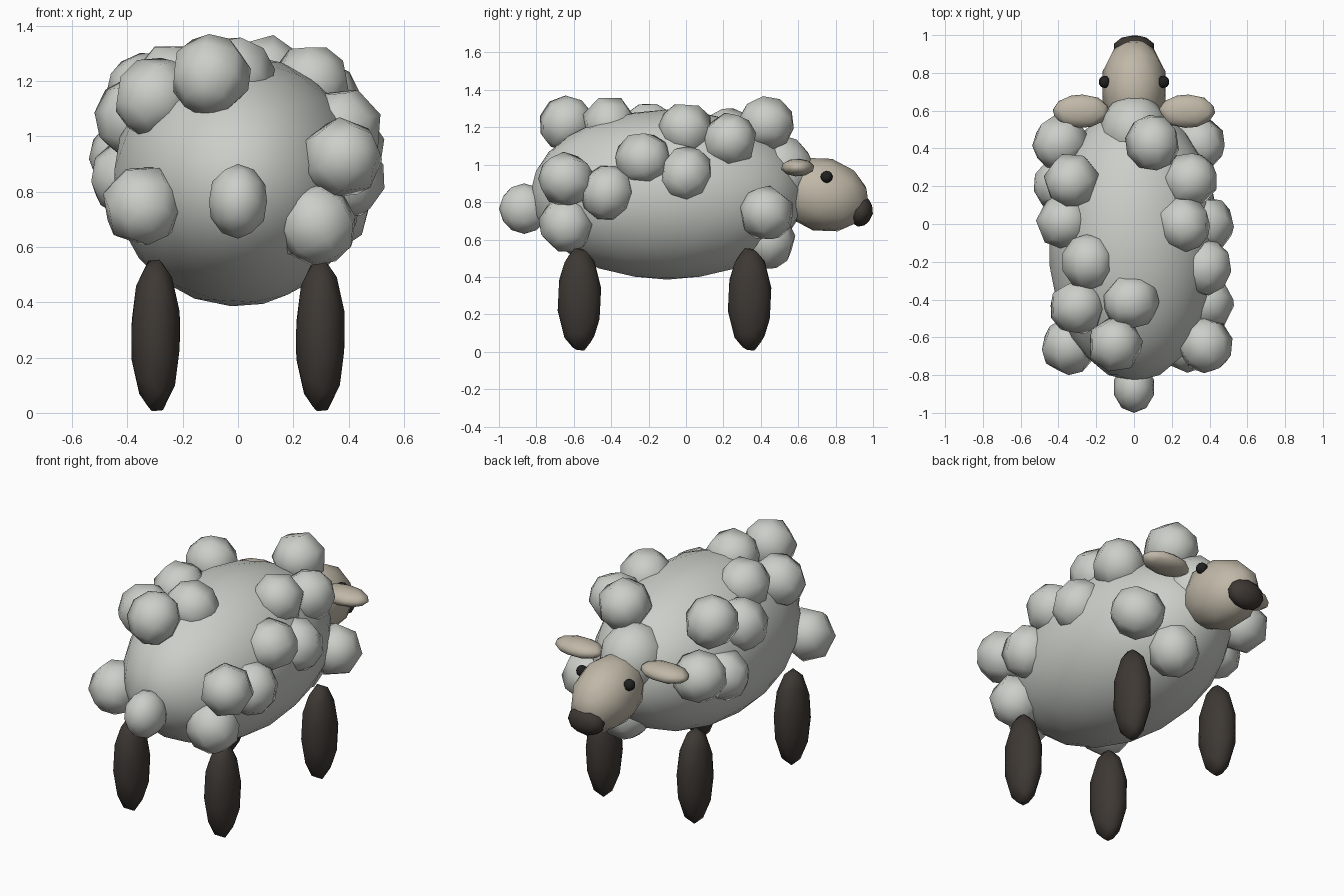
import bpy, bmesh, math, random
from mathutils import Matrix, Euler

if "Cube" in bpy.data.objects:
    bpy.data.objects.remove(bpy.data.objects["Cube"])

random.seed(7)


def material(name, rgb):
    m = bpy.data.materials.new(name)
    m.diffuse_color = (*rgb, 1)
    m.use_nodes = True
    m.node_tree.nodes["Principled BSDF"].inputs["Base Color"].default_value = m.diffuse_color
    return m


wool = material("grey_wool", (0.60, 0.62, 0.58))
tan = material("tan_skin", (0.53, 0.48, 0.39))
dark = material("dark_skin", (0.048, 0.04, 0.034))
black = material("eye_black", (0.015, 0.015, 0.015))


def blob(name, centre, radii, mat, spin=(0, 0, 0), tilt=0, detail=2):
    """Low-poly ellipsoid: spin turns the facets, tilt pitches the finished shape."""
    bm = bmesh.new()
    if detail:
        bmesh.ops.create_icosphere(bm, subdivisions=detail, radius=1)
    else:  # coarse ball for tufts
        bmesh.ops.create_uvsphere(bm, u_segments=7, v_segments=5, radius=1)
    bm.transform(Matrix.Translation(centre)
                 @ Matrix.Rotation(math.radians(tilt), 4, 'X')
                 @ Matrix.Diagonal((*radii, 1))
                 @ Euler(spin).to_matrix().to_4x4())
    for f in bm.faces:
        f.smooth = True
    me = bpy.data.meshes.new(name)
    bm.to_mesh(me)
    bm.free()
    me.materials.append(mat)
    ob = bpy.data.objects.new(name, me)
    bpy.context.collection.objects.link(ob)
    return ob


# Body, neck and tail
blob("body", (0, -0.1, 0.84), (0.455, 0.735, 0.455), wool, spin=(0, -0.2, 0), detail=3)
blob("neck", (0, 0.495, 0.955), (0.185, 0.195, 0.21), wool)
blob("tail", (0, -0.865, 0.765), (0.11, 0.135, 0.135), wool)

# Wool tufts
tufts = [
    (0.375, -0.64, 0.92), (0.285, -0.64, 0.68), (0.385, -0.42, 0.85),
    (-0.10, -0.64, 1.22), (-0.015, -0.41, 1.22), (0.375, -0.23, 1.03),
    (0.385, 0.0, 0.95), (0.26, 0.0, 1.185), (0.295, 0.23, 1.13),
    (0.10, 0.43, 1.22), (0.335, 0.43, 0.74), (0.09, 0.44, 0.59),
    (-0.39, 0.43, 0.92), (-0.33, 0.23, 1.155), (-0.385, 0.21, 0.85),
    (-0.37, 0.01, 1.07), (-0.24, -0.2, 1.195), (-0.30, -0.44, 1.14),
    (-0.345, -0.65, 0.75),
]
for i, c in enumerate(tufts):
    spin = [random.uniform(0, 2 * math.pi) for _ in range(3)]
    blob(f"wool_tuft_{i + 1}", c, (0.15, 0.15, 0.15), wool, spin=spin, detail=0)

# Head and muzzle
blob("head", (0, 0.73, 0.84), (0.175, 0.258, 0.198), tan, tilt=-15)
blob("nose", (0, 0.934, 0.75), (0.112, 0.066, 0.082), dark, tilt=-10)

# Mirrored eyes, ears and legs
for side, s in (("left", -1), ("right", 1)):
    blob(f"{side}_eye", (s * 0.155, 0.752, 0.935), (0.033, 0.033, 0.033), black)
    blob(f"{side}_ear", (s * 0.28, 0.597, 0.985), (0.152, 0.09, 0.048), tan, spin=(0.2, 0.3, 0))
    for end, y in (("head", 0.34), ("tail", -0.57)):
        blob(f"{side}_{end}_end_leg", (s * 0.298, y, 0.28), (0.092, 0.119, 0.284), dark,
             spin=(0.22, 0.15, 0))
